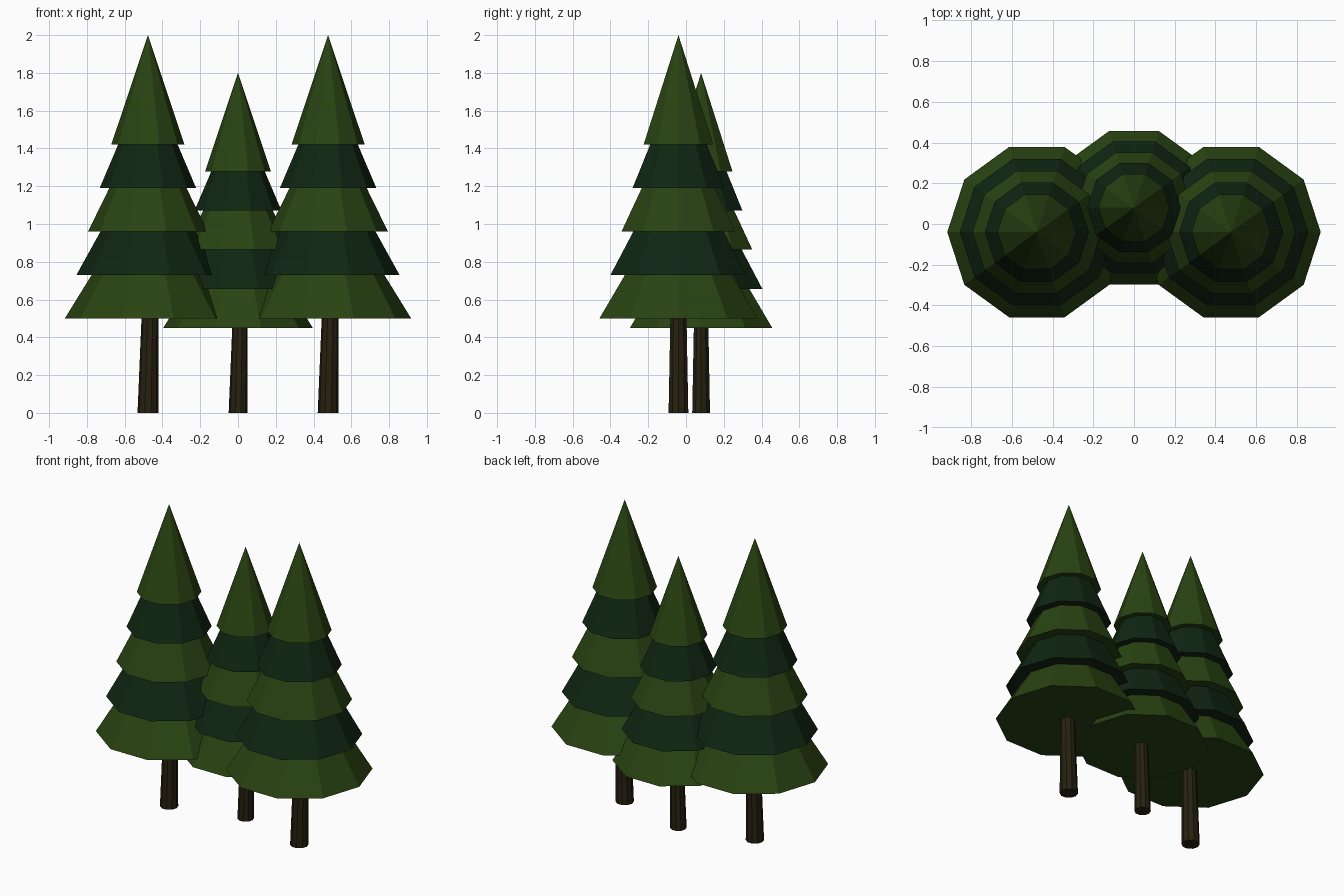
import bpy, math
from mathutils import Matrix, Vector

if "Cube" in bpy.data.objects:
    bpy.data.objects.remove(bpy.data.objects["Cube"])


def material(name, rgb):
    m = bpy.data.materials.new(name)
    m.diffuse_color = (*rgb, 1)
    m.use_nodes = True
    m.node_tree.nodes["Principled BSDF"].inputs["Base Color"].default_value = m.diffuse_color
    return m


LIGHT = material("light pine green", (0.022, 0.056, 0.006))
DARK = material("dark pine green", (0.005, 0.019, 0.006))
BARK = material("bark brown", (0.020, 0.015, 0.005))


def cone(name, mat, base, r1, r2, height, sides=10, lean=0.0):
    # vertical flat-sided cone, first corner on +x, optional lean towards +x
    bpy.ops.mesh.primitive_cone_add(vertices=sides, radius1=r1, radius2=r2, depth=height)
    o = bpy.context.object
    o.name = name
    o.data.materials.append(mat)
    turn = Matrix.Rotation(math.pi / 2, 4, 'Z')
    o.data.transform(Matrix.Translation((0, 0, height / 2)) @ turn)
    for v in o.data.vertices:
        v.co.x += lean * v.co.z
    o.location = base
    return o


def tree(label, x, y, s):
    cone(label + "_trunk", BARK, (x, y, 0), 0.055 * s, 0.044 * s, 0.55 * s, 10, 0.022)
    # five alternating skirts, the last one a full point
    for i in range(5):
        r = 0.44 - 0.0615 * i
        z = 0.5 + 0.23 * i
        top, h = (r - 0.145 + 0.015 * i, 0.235) if i < 4 else (0, 0.58)
        cone(f"{label}_foliage_{i + 1}", DARK if i % 2 else LIGHT,
             (x, y, z * s), r * s, top * s, h * s)


tree("left_tree", -0.477, -0.04, 1.0)
tree("middle_tree", 0.0, 0.08, 0.9)
tree("right_tree", 0.477, -0.04, 1.0)
